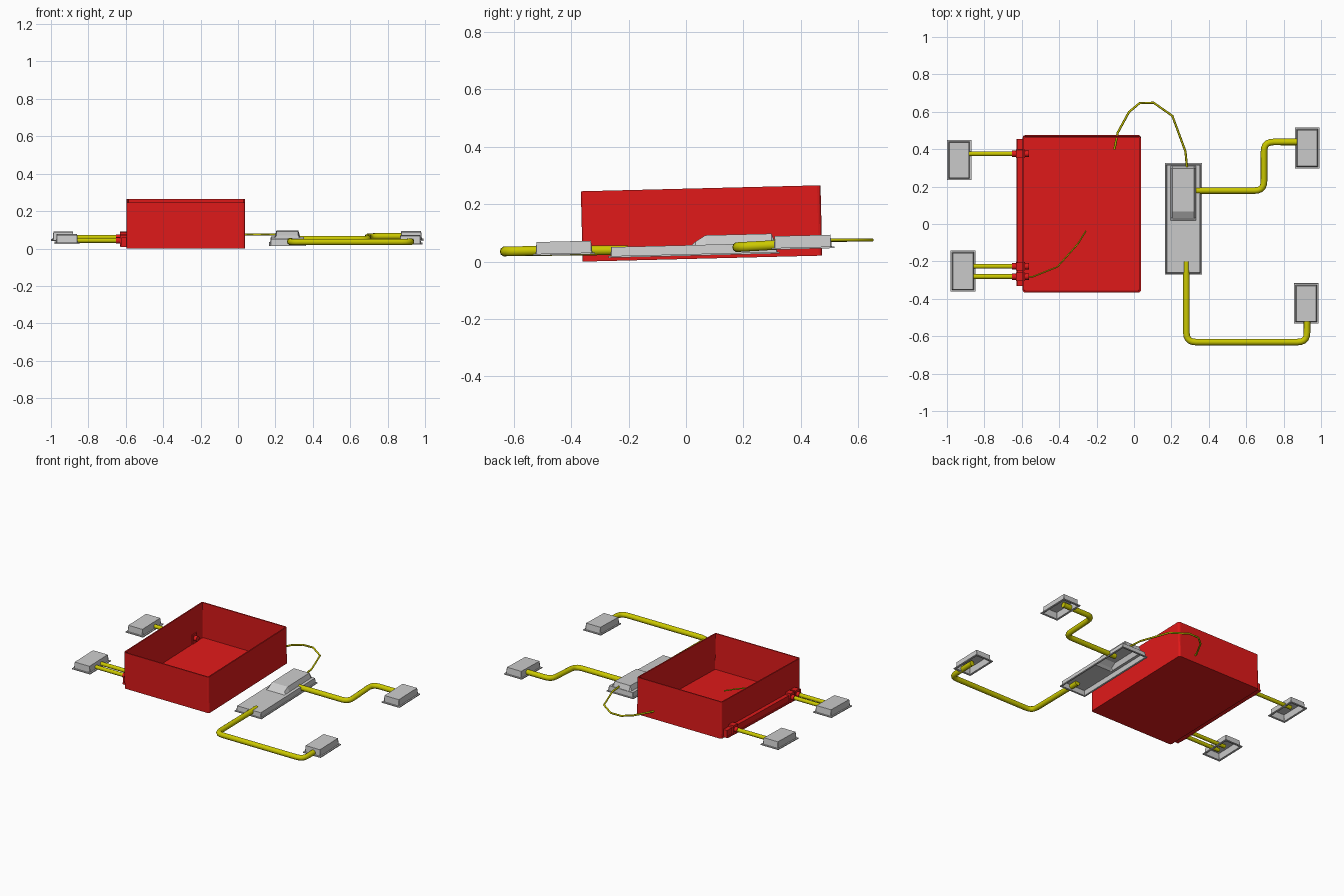
import bpy, bmesh
from mathutils import Vector, Matrix

if "Cube" in bpy.data.objects:
    bpy.data.objects.remove(bpy.data.objects["Cube"])

TILT = 0.025  # whole assembly leans up slightly towards the back


def material(name, col):
    m = bpy.data.materials.new(name)
    m.diffuse_color = (*col, 1)
    m.use_nodes = True
    m.node_tree.nodes["Principled BSDF"].inputs["Base Color"].default_value = m.diffuse_color
    return m


RED = material("red_paint", (0.75, 0.01, 0.01))
YELLOW = material("yellow_pipe", (0.6, 0.58, 0.0))
GREY = None


def add(name, data, mat=None):
    ob = bpy.data.objects.new(name, data)
    bpy.context.collection.objects.link(ob)
    ob.rotation_euler.x = TILT
    if mat:
        data.materials.append(mat)
    return ob


def from_bmesh(name, bm, mat=None):
    me = bpy.data.meshes.new(name)
    bmesh.ops.recalc_face_normals(bm, faces=bm.faces)
    bm.to_mesh(me)
    bm.free()
    return add(name, me, mat)


def box_bm(lo, hi):
    bm = bmesh.new()
    lo, hi = Vector(lo), Vector(hi)
    size = hi - lo
    m = Matrix.Translation((lo + hi) / 2) @ Matrix.Diagonal((*size, 1))
    bmesh.ops.create_cube(bm, size=1, matrix=m)
    return bm


def shell(name, xs, ys, base):
    """Hollow pressed cover: each x and y line carries a height, the lower one wins."""
    bm = bmesh.new()
    grid = [[bm.verts.new((x, y, base + min(hx, hy))) for y, hy in ys] for x, hx in xs]
    for i in range(len(xs) - 1):
        for j in range(len(ys) - 1):
            bm.faces.new((grid[i][j], grid[i + 1][j], grid[i + 1][j + 1], grid[i][j + 1]))
    me = bpy.data.meshes.new(name)
    bm.to_mesh(me)
    bm.free()
    ob = add(name, me)
    mod = ob.modifiers.new("thickness", 'SOLIDIFY')
    mod.thickness = 0.006
    mod.offset = -1
    return ob


def rim(a, b, h):
    """Height steps across a cover: flange, steep wall, flat top, wall, flange."""
    return [(a, 0.006), (a + 0.009, 0.006), (a + 0.013, h),
            (b - 0.013, h), (b - 0.009, 0.006), (b, 0.006)]


def fillet(pts, r, n=5):
    pts = [Vector(p) for p in pts]
    out = [pts[0]]
    for a, b, c in zip(pts, pts[1:], pts[2:]):
        p, q = b + (a - b).normalized() * r, b + (c - b).normalized() * r
        for k in range(n + 1):
            t = k / n
            out.append(p * (1 - t) ** 2 + b * 2 * t * (1 - t) + q * t * t)
    return out + [pts[-1]]


def pipe(name, pts, r, bend=0, mat=YELLOW, res=3):
    cu = bpy.data.curves.new(name, 'CURVE')
    cu.dimensions = '3D'
    cu.bevel_depth = r
    cu.bevel_resolution = res
    cu.use_fill_caps = True
    path = fillet(pts, bend) if bend else [Vector(p) for p in pts]
    sp = cu.splines.new('POLY')
    sp.points.add(len(path) - 1)
    for p, v in zip(sp.points, path):
        p.co = (*v, 1)
    return add(name, cu, mat)


# Open tray with rounded upright corners
bm = box_bm((-0.595, -0.36, 0.009), (0.037, 0.475, 0.254))
top = [f for f in bm.faces if f.normal.z > 0.9]
bmesh.ops.delete(bm, geom=top, context='FACES_ONLY')
upright = [e for e in bm.edges if abs(e.verts[0].co.z - e.verts[1].co.z) > 0.1]
bmesh.ops.bevel(bm, geom=upright, offset=0.012, segments=3, profile=0.5, affect='EDGES')
tray = from_bmesh("open_tray", bm, RED)
m = tray.modifiers.new("wall", 'SOLIDIFY')
m.thickness = 0.008
m.offset = -1

# Mounting rail along the left of the tray, with a lower lip
from_bmesh("side_rail", box_bm((-0.622, -0.33, 0.024), (-0.59, 0.455, 0.066)), RED)
from_bmesh("rail_lip", box_bm((-0.628, -0.33, 0.016), (-0.59, 0.455, 0.026)), RED)

# Four hollow pads
pads = {"left_back_pad": (-1.0, 0.235, 0.13, 0.215),
        "left_front_pad": (-0.982, -0.36, 0.135, 0.22),
        "right_back_pad": (0.86, 0.298, 0.132, 0.22),
        "right_front_pad": (0.855, -0.532, 0.132, 0.216)}
for name, (x, y, w, d) in pads.items():
    shell(name, rim(x, x + w, 0.047), rim(y, y + d, 0.047), 0.034)

# Central housing with a raised hump towards the back
B, H = 0.037, 0.07
xs = [(0.165, 0.006), (0.172, 0.006), (0.176, B), (0.196, B), (0.206, H),
      (0.322, H), (0.332, B), (0.352, B), (0.356, 0.006), (0.363, 0.006)]
ys = [(-0.27, 0.006), (-0.263, 0.006), (-0.259, B), (0.02, B), (0.035, B + 0.012),
      (0.07, H), (0.3, H), (0.312, B), (0.316, B), (0.319, 0.006), (0.326, 0.006)]
shell("centre_housing", xs, ys, 0.02)

# Pipes from the housing to the right pads
pipe("right_back_pipe", [(0.3, 0.18, 0.046), (0.695, 0.18, 0.046),
                         (0.695, 0.44, 0.054), (0.93, 0.44, 0.054)], 0.0175, 0.05)
pipe("right_front_pipe", [(0.28, -0.2, 0.045), (0.28, -0.63, 0.051),
                          (0.925, -0.63, 0.051), (0.925, -0.43, 0.051)], 0.0175, 0.05)

# Straight pipes on the left, each with a red clamp on the rail
for i, (y, xe) in enumerate([(0.377, -0.93), (-0.225, -0.91), (-0.28, -0.91)]):
    z = 0.05
    pipe(f"left_pipe_{i}", [(xe, y, z), (-0.58, y, z)], 0.013)
    pipe(f"clamp_sleeve_{i}", [(-0.652, y, z), (-0.562, y, z)], 0.0175, mat=RED)
    from_bmesh(f"clamp_block_{i}",
               box_bm((-0.632, y - 0.022, 0.018), (-0.582, y + 0.022, 0.08)), RED)

# Thin cables
pipe("loop_cable", [(-0.105, 0.4, 0.062), (-0.087, 0.49, 0.061), (-0.027, 0.6, 0.06),
                    (0.03, 0.648, 0.059), (0.105, 0.65, 0.059), (0.205, 0.58, 0.061),
                    (0.275, 0.39, 0.065), (0.285, 0.29, 0.066)], 0.006, res=1)
pipe("tray_cable", [(-0.6, -0.285, 0.05), (-0.54, -0.28, 0.055), (-0.41, -0.228, 0.06),
                    (-0.3, -0.105, 0.06), (-0.257, -0.035, 0.06)], 0.004, res=1)

# Smooth the round pipes, keep sharp edges elsewhere
for ob in list(bpy.context.scene.objects):
    if ob.type == 'CURVE':
        for s in ob.data.splines:
            s.use_smooth = True
